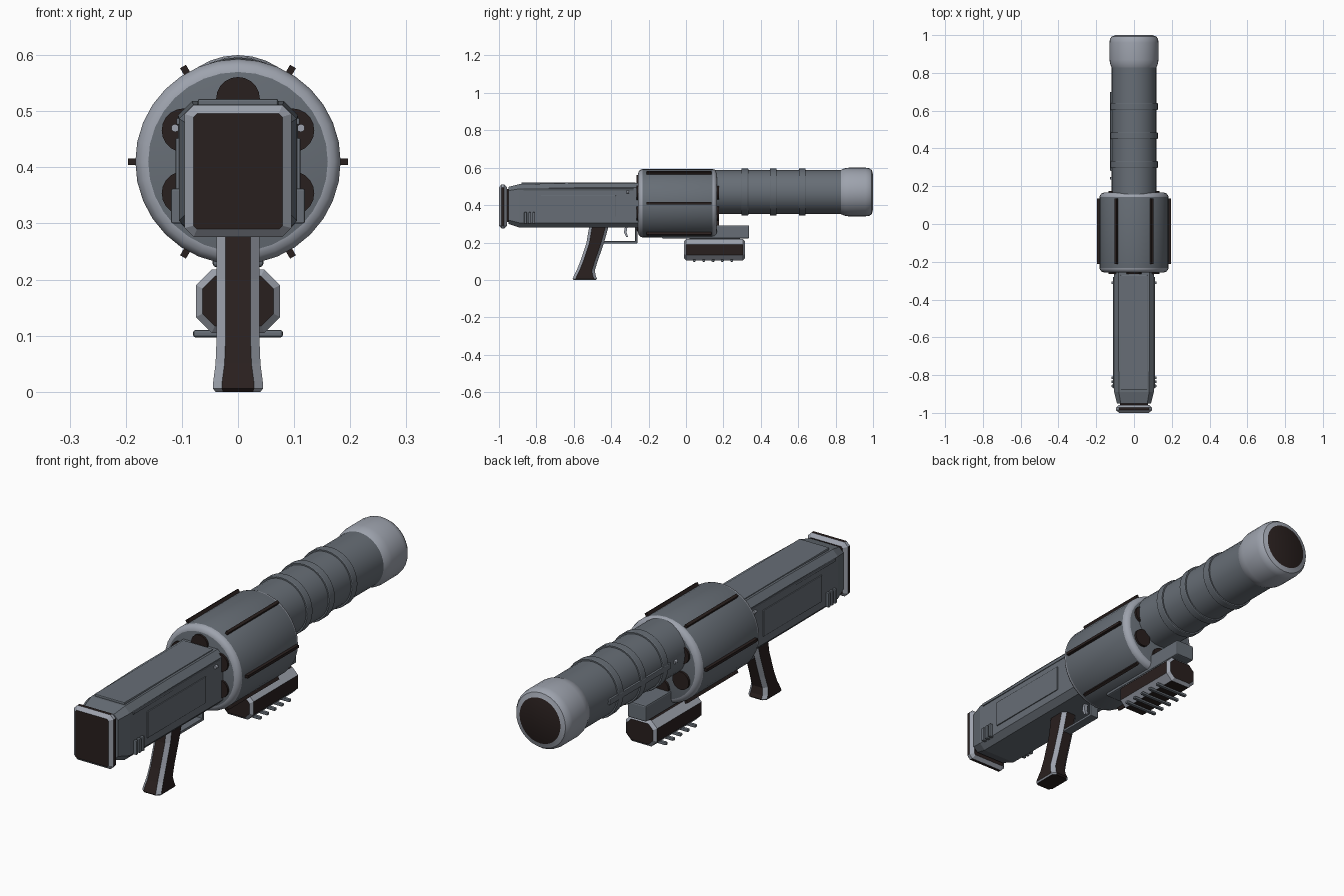
import bpy, bmesh, math
from mathutils import Matrix

if "Cube" in bpy.data.objects:
    bpy.data.objects.remove(bpy.data.objects["Cube"])


def mat(name, rgb):
    m = bpy.data.materials.new(name)
    m.diffuse_color = (*rgb, 1)
    m.use_nodes = True
    m.node_tree.nodes["Principled BSDF"].inputs["Base Color"].default_value = m.diffuse_color
    return m


SLATE = mat("slate grey", (0.135, 0.155, 0.18))
LIGHT = mat("light grey", (0.34, 0.365, 0.42))
DARK = mat("dark brown", (0.022, 0.014, 0.013))


def finish(name, bm, mats, smooth=True):
    bmesh.ops.recalc_face_normals(bm, faces=bm.faces)
    me = bpy.data.meshes.new(name)
    bm.to_mesh(me)
    bm.free()
    for m in mats:
        me.materials.append(m)
    ob = bpy.data.objects.new(name, me)
    bpy.context.collection.objects.link(ob)
    if smooth:
        bpy.ops.object.select_all(action='DESELECT')
        ob.select_set(True)
        bpy.context.view_layer.objects.active = ob
        bpy.ops.object.shade_smooth_by_angle(angle=math.radians(32))
    return ob


def loft(name, sections, mats, smooth=False):
    """Skin equal-length rings; with two materials, slanted edge faces get the second."""
    bm = bmesh.new()
    rings = [[bm.verts.new(p) for p in s] for s in sections]
    n = len(rings[0])
    for a, b in zip(rings, rings[1:]):
        for i in range(n):
            j = (i + 1) % n
            bm.faces.new((a[i], a[j], b[j], b[i]))
    bm.faces.new(rings[0])
    bm.faces.new(rings[-1])
    bm.normal_update()
    if len(mats) > 1:
        for f in bm.faces:
            f.material_index = int(max(abs(c) for c in f.normal) < 0.92)
    return finish(name, bm, mats, smooth)


def octagon(y, hx, z0, z1, c):
    return [(-hx + c, y, z0), (hx - c, y, z0), (hx, y, z0 + c), (hx, y, z1 - c),
            (hx - c, y, z1), (-hx + c, y, z1), (-hx, y, z1 - c), (-hx, y, z0 + c)]


def box(name, lo, hi, m, bevel=0.0):
    bm = bmesh.new()
    bmesh.ops.create_cube(bm, size=1)
    for v in bm.verts:
        v.co = [(a + b) / 2 + c * (b - a) for a, b, c in zip(lo, hi, v.co)]
    if bevel:
        bmesh.ops.bevel(bm, geom=bm.edges[:], offset=bevel, segments=2, profile=0.5, affect='EDGES')
    return finish(name, bm, [m], False)


def lathe(name, profile, mats, x=0, z=0, n=32, bands=()):
    """Closed turned part along y; profile = (y, radius); bands = material per band, start cap and end cap."""
    bm = bmesh.new()
    rings = [[bm.verts.new((x + r * math.cos(i * math.tau / n), y, z + r * math.sin(i * math.tau / n)))
              for i in range(n)] for y, r in profile]
    faces = []
    for a, b in zip(rings, rings[1:]):
        faces.append([bm.faces.new((a[i], a[(i + 1) % n], b[(i + 1) % n], b[i])) for i in range(n)])
    faces += [[bm.faces.new(rings[0])], [bm.faces.new(rings[-1])]]
    for fs, k in zip(faces, bands):
        for f in fs:
            f.material_index = k
    return finish(name, bm, mats)


# receiver body, tapered at the rear
loft("receiver", [octagon(-0.95, 0.09, 0.30, 0.497, 0.02),
                  octagon(-0.89, 0.105, 0.28, 0.512, 0.025),
                  octagon(-0.59, 0.107, 0.28, 0.518, 0.025),
                  octagon(-0.25, 0.107, 0.28, 0.518, 0.025)], [SLATE])
box("receiver_top_plate", (-0.072, -0.88, 0.50), (0.072, -0.27, 0.522), SLATE, 0.004)
box("butt_neck", (-0.075, -0.97, 0.31), (0.075, -0.94, 0.485), DARK)

# butt pad, dark with light edges
loft("butt_pad", [octagon(-1.0, 0.079, 0.29, 0.496, 0.006),
                  octagon(-0.986, 0.095, 0.276, 0.511, 0.016),
                  octagon(-0.972, 0.095, 0.276, 0.511, 0.016),
                  octagon(-0.958, 0.079, 0.29, 0.496, 0.006)], [DARK, LIGHT])

# receiver side details, both sides
for s, side in ((-1, "left"), (1, "right")):
    def side_box(name, x0, x1, y0, y1, z0, z1, m, b=0.0):
        a, c = sorted((s * x0, s * x1))
        box(side + "_" + name, (a, y0, z0), (c, y1, z1), m, b)
    side_box("side_panel", 0.1, 0.111, -0.775, -0.375, 0.338, 0.452, SLATE, 0.002)
    side_box("upper_rail", 0.095, 0.110, -0.87, -0.28, 0.476, 0.488, SLATE, 0.002)
    for i in range(3):
        y = -0.865 + i * 0.022
        side_box("vent_bar_%d" % i, 0.095, 0.119, y, y + 0.014, 0.30, 0.362, SLATE, 0.003)
    lathe(side + "_pin", [(-0.318, 0.007), (-0.304, 0.007)], [LIGHT], s * 0.112, 0.47, 12)

# revolving drum with light rims
DZ = 0.41
lathe("drum", [(-0.256, 0.160), (-0.252, 0.172), (-0.243, 0.180), (-0.232, 0.183),
               (0.142, 0.183), (0.153, 0.180), (0.162, 0.172), (0.166, 0.160)],
      [SLATE, LIGHT], 0, DZ, 32, (1, 1, 1, 0, 1, 1, 1, 0, 0))
for i in range(6):
    a = math.radians(60 * i)
    # chambers showing at both drum faces
    b = a + math.radians(30)
    lathe("chamber_%d" % i, [(-0.265, 0.039), (0.176, 0.039)], [DARK],
          0.112 * math.cos(b), DZ + 0.112 * math.sin(b), 20)
    # dark ribs around the drum
    rib = box("drum_rib_%d" % i, (0.178, -0.212, -0.006), (0.196, 0.136, 0.006), DARK)
    rib.data.transform(Matrix.Translation((0, 0, DZ)) @ Matrix.Rotation(-a, 4, 'Y'))

# barrel, rings and muzzle
BZ = 0.47
lathe("barrel", [(0.12, 0.118), (0.86, 0.118)], [SLATE], 0, BZ)
for i, y in enumerate((0.315, 0.467, 0.622)):
    lathe("barrel_ring_%d" % i, [(y - 0.018, 0.116), (y - 0.018, 0.124), (y - 0.015, 0.126),
                                 (y + 0.015, 0.126), (y + 0.018, 0.124), (y + 0.018, 0.116)], [SLATE], 0, BZ)
lathe("muzzle", [(0.826, 0.117), (0.834, 0.121), (0.85, 0.127), (0.87, 0.130), (0.96, 0.130),
                 (0.98, 0.127), (0.993, 0.118), (0.999, 0.098), (1.0, 0.096)],
      [LIGHT, DARK], 0, BZ, 32, (0, 0, 0, 0, 0, 0, 0, 1, 0, 1))
box("barrel_side_rail", (-0.126, 0.28, 0.455), (-0.105, 0.70, 0.48), SLATE, 0.003)
lathe("barrel_pin", [(0.235, 0.008), (0.25, 0.008)], [LIGHT], -0.118, 0.468, 12)

# foregrip on its bracket
box("foregrip_bracket", (-0.045, -0.13, 0.222), (0.045, 0.338, 0.292), SLATE, 0.006)
box("foregrip_neck", (-0.03, 0.02, 0.205), (0.03, 0.29, 0.23), SLATE)
loft("foregrip", [octagon(-0.012, 0.063, 0.117, 0.206, 0.022),
                  octagon(0.0, 0.075, 0.105, 0.218, 0.028),
                  octagon(0.304, 0.075, 0.105, 0.218, 0.028),
                  octagon(0.316, 0.063, 0.117, 0.206, 0.022)], [DARK, LIGHT])
for i in range(5):
    y = 0.037 + i * 0.05
    box("foregrip_ridge_%d" % i, (-0.08, y, 0.097), (0.08, y + 0.015, 0.110), SLATE, 0.004)


# pistol grip, swept back with a flared foot
def grip_ring(z, y0, y1, hx, c=0.016):
    return [(-hx + c, y0, z), (hx - c, y0, z), (hx, y0 + c, z), (hx, y1 - c, z),
            (hx - c, y1, z), (-hx + c, y1, z), (-hx, y1 - c, z), (-hx, y0 + c, z)]


grip = loft("pistol_grip", [grip_ring(0.30, -0.515, -0.41, 0.038), grip_ring(0.2, -0.532, -0.438, 0.038),
                            grip_ring(0.1, -0.565, -0.472, 0.038), grip_ring(0.05, -0.585, -0.488, 0.040),
                            grip_ring(0.02, -0.60, -0.482, 0.044), grip_ring(0.006, -0.606, -0.475, 0.045),
                            grip_ring(0.0, -0.60, -0.481, 0.040, 0.013)], [DARK, LIGHT])
# colour the grip by direction: dark panels on flat sides, light corner strips
for p in grip.data.polygons:
    n = p.normal
    p.material_index = int(0.25 < abs(n.x) < 0.9)

# trigger and guard
box("trigger_guard_bar", (-0.02, -0.45, 0.195), (0.02, -0.26, 0.207), SLATE, 0.003)
box("trigger_guard_post", (-0.02, -0.272, 0.195), (0.02, -0.26, 0.30), SLATE, 0.003)
trigger = [(-0.325, 0.29), (-0.312, 0.29), (-0.318, 0.255), (-0.31, 0.23), (-0.32, 0.23), (-0.332, 0.255)]
loft("trigger", [[(x, y, z) for y, z in trigger] for x in (-0.008, 0.008)], [LIGHT])
